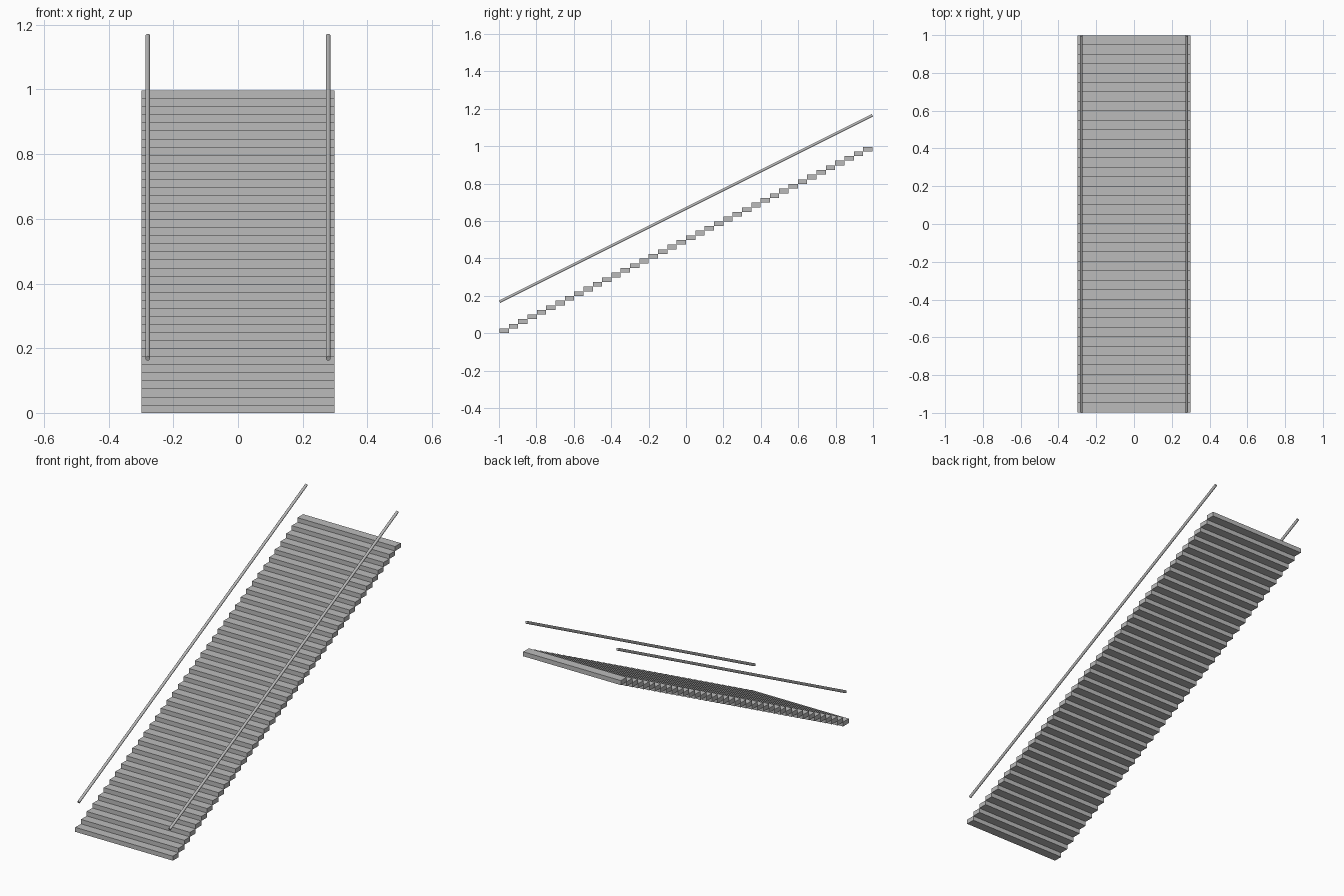
import bpy
import math
from mathutils import Vector

if "Cube" in bpy.data.objects:
    bpy.data.objects.remove(bpy.data.objects["Cube"])

STEPS = 40
RUN, RISE = 1.994 / STEPS, 0.997 / STEPS
WIDTH = 0.598
RAIL_X, RAIL_Z, RAIL_R = 0.279, 0.667, 0.0075

grey = bpy.data.materials.new("plain grey")
grey.diffuse_color = (0.5, 0.5, 0.5, 1)
grey.use_nodes = True
grey.node_tree.nodes["Principled BSDF"].inputs["Base Color"].default_value = grey.diffuse_color


def finish(name):
    obj = bpy.context.object
    obj.name = name
    obj.data.materials.append(grey)
    return obj


# Treads: slabs that meet edge to edge up the flight
for i in range(STEPS):
    bpy.ops.mesh.primitive_cube_add(
        size=1, location=(0, (i + 0.5) * RUN - 0.997, (i + 0.5) * RISE))
    tread = finish(f"tread_{i + 1:02d}")
    tread.scale = (WIDTH, RUN, RISE)

# Handrails: straight round bars parallel to the flight
slope = Vector((0, 1.994, 0.997))
for side, name in ((-1, "left_handrail"), (1, "right_handrail")):
    bpy.ops.mesh.primitive_cylinder_add(
        vertices=12, radius=RAIL_R, depth=slope.length,
        location=(side * RAIL_X, 0, RAIL_Z),
        rotation=slope.to_track_quat('Z', 'Y').to_euler())
    finish(name)
    bpy.ops.object.shade_smooth_by_angle(angle=math.radians(40))
